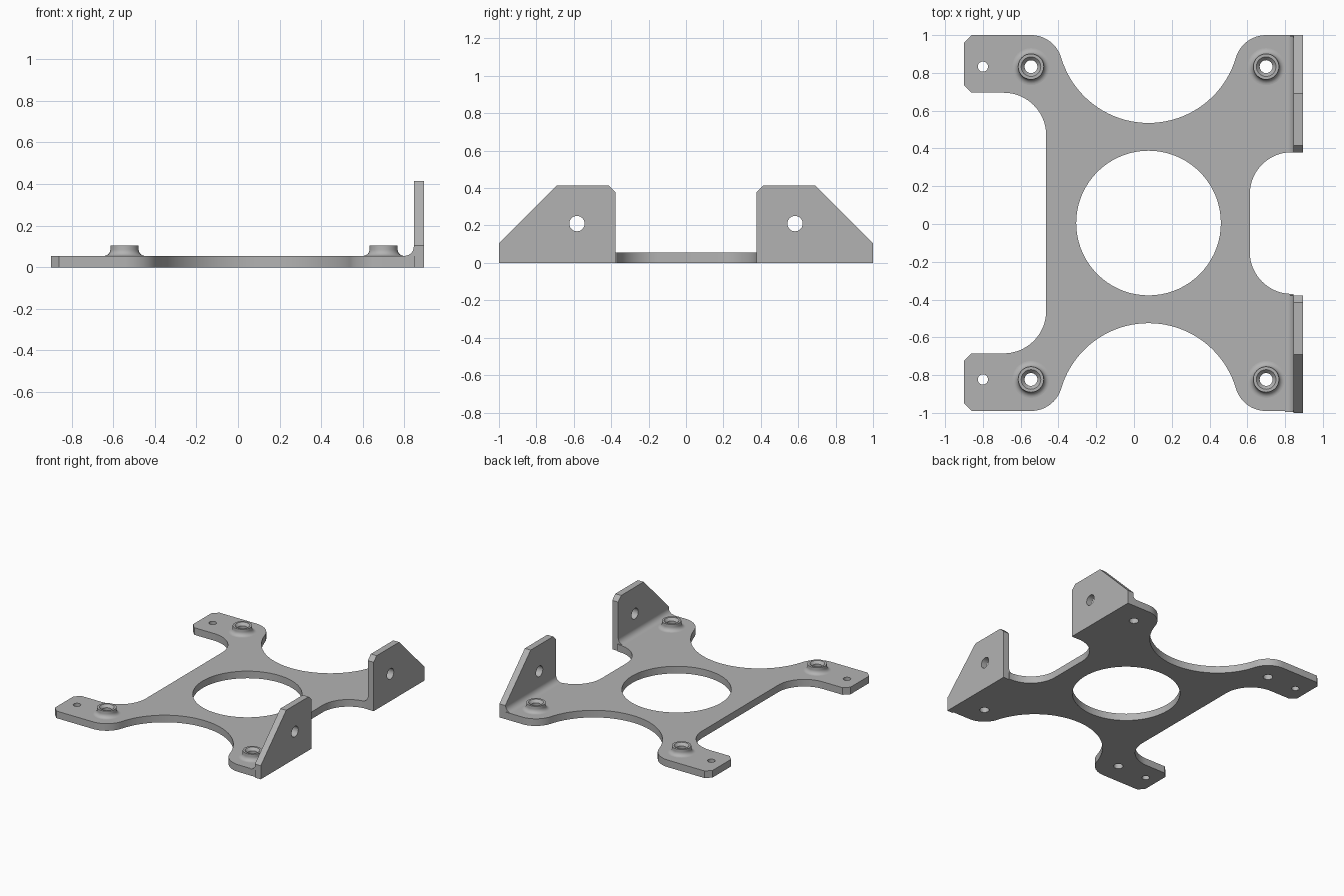
import bpy, bmesh
from math import sin, cos, atan2, radians, degrees, hypot
from mathutils import Vector

cube = bpy.data.objects.get("Cube")
if cube:
    bpy.data.objects.remove(cube, do_unlink=True)

metal = bpy.data.materials.new("plain grey metal")
metal.use_nodes = True
GREY = (0.45, 0.45, 0.45, 1)
metal.diffuse_color = GREY
metal.node_tree.nodes["Principled BSDF"].inputs["Base Color"].default_value = GREY


def arc(cx, cy, r, a0, a1, n=16):
    angles = [radians(a0 + (a1 - a0) * i / n) for i in range(n + 1)]
    return [(cx + r * cos(a), cy + r * sin(a)) for a in angles]


def circle(cx, cy, r, n=32):
    return arc(cx, cy, r, 0, 360, n)[:-1]


def finish(name, bm):
    bmesh.ops.recalc_face_normals(bm, faces=bm.faces)
    mesh = bpy.data.meshes.new(name)
    bm.to_mesh(mesh)
    bm.free()
    mesh.materials.append(metal)
    obj = bpy.data.objects.new(name, mesh)
    bpy.context.collection.objects.link(obj)
    bpy.ops.object.select_all(action='DESELECT')
    obj.select_set(True)
    bpy.context.view_layer.objects.active = obj
    bpy.ops.object.shade_smooth_by_angle(angle=radians(30))
    return obj


def prism(name, loops, low, high, place):
    """Solid between two levels; the first loop is the outline, the rest are holes."""
    bm = bmesh.new()
    caps = ([], [])
    for loop in loops:
        rings = [[bm.verts.new(place(u, v, w)) for u, v in loop] for w in (low, high)]
        n = len(loop)
        for i in range(n):
            j = (i + 1) % n
            bm.faces.new((rings[0][i], rings[0][j], rings[1][j], rings[1][i]))
            for cap, ring in zip(caps, rings):
                cap.append(bm.edges.get((ring[i], ring[j])))
    for cap, sign in zip(caps, (-1, 1)):
        normal = Vector(place(0, 0, sign)) - Vector(place(0, 0, 0))
        bmesh.ops.triangle_fill(bm, edges=cap, use_beauty=True, normal=normal)
    return finish(name, bm)


def lathe(name, profile, cx, cy, n=32):
    bm = bmesh.new()
    rings = [[bm.verts.new((x, y, z)) for x, y in circle(cx, cy, r, n)] for r, z in profile]
    for a, b in zip(rings, rings[1:]):
        for i in range(n):
            j = (i + 1) % n
            bm.faces.new((a[i], a[j], b[j], b[i]))
    return finish(name, bm)


# Shared dimensions
THICK = 0.055
MID_X, MID_Y = 0.077, 0.005
BOSS_DX, BOSS_Y = 0.6225, 0.828
CORNER_R = 0.167
BEND_X, OUTER_X = 0.845, 0.895

# Large side scallop, tangent to both rounded corners
scallop_low = 0.53
drop = BOSS_Y - scallop_low
scallop_r = (BOSS_DX ** 2 + drop ** 2 - CORNER_R ** 2) / (2 * (CORNER_R + drop))
scallop_y = scallop_low + scallop_r
tilt = degrees(atan2(scallop_y - BOSS_Y, BOSS_DX))
top = BOSS_Y + CORNER_R

# Plate outline: back half, then mirrored to the front
half = arc(-0.69, 0.465, 0.225, 0, 90)
half += [(-0.86, 0.69), (-0.90, 0.73), (-0.90, top - 0.04), (-0.86, top)]
half += arc(MID_X - BOSS_DX, BOSS_Y, CORNER_R, 90, tilt)
half += arc(MID_X, scallop_y, scallop_r, 180 + tilt, 360 - tilt, 40)[1:-1]
half += arc(MID_X + BOSS_DX, BOSS_Y, CORNER_R, 180 - tilt, 90)
half += [(BEND_X, top), (BEND_X, 0.375)]
half += arc(0.835, 0.153, 0.222, 90, 180)
outline = [(x, MID_Y + y) for x, y in half]
outline += [(x, MID_Y - y) for x, y in reversed(half)]

holes = [circle(MID_X, MID_Y, 0.383, 72)]
for side in (1, -1):
    y = MID_Y + side * BOSS_Y
    holes.append(circle(-0.80, y, 0.027))
    holes += [circle(MID_X + dx, y, 0.034) for dx in (-BOSS_DX, BOSS_DX)]
prism("base_plate", [outline] + holes, 0, THICK, lambda u, v, w: (u, v, w))

# Boss section: flared foot, straight collar, countersunk bore
foot = [(r, z) for r, z in arc(0.098, THICK + 0.03, 0.03, 270, 180, 8)]
boss = foot + [(0.068, 0.105), (0.052, 0.105), (0.034, 0.085), (0.034, THICK)]

# Upright tab outline in depth and height, and the bend fillet section
tab = [(0.378, 0), (0.378, 0.378), (0.415, 0.415), (0.69, 0.415), (1, 0.105), (1, 0)]
fillet = [(BEND_X, THICK)] + arc(BEND_X - 0.045, THICK + 0.045, 0.045, 270, 360, 10)

for side, label in ((1, "back"), (-1, "front")):
    for dx, hand in ((BOSS_DX, "left"), (-BOSS_DX, "right")):
        lathe(f"{label}_{hand}_boss", boss, MID_X + dx, MID_Y + side * BOSS_Y)
    loops = [[(side * y, z) for y, z in tab], circle(side * 0.583, 0.21, 0.041)]
    prism(f"{label}_upright_tab", loops, BEND_X, OUTER_X, lambda u, v, w: (w, u, v))
    ends = sorted((side * 0.379, side * 0.995))
    prism(f"{label}_bend_fillet", [fillet], ends[0], ends[1], lambda u, v, w: (u, w, v))
